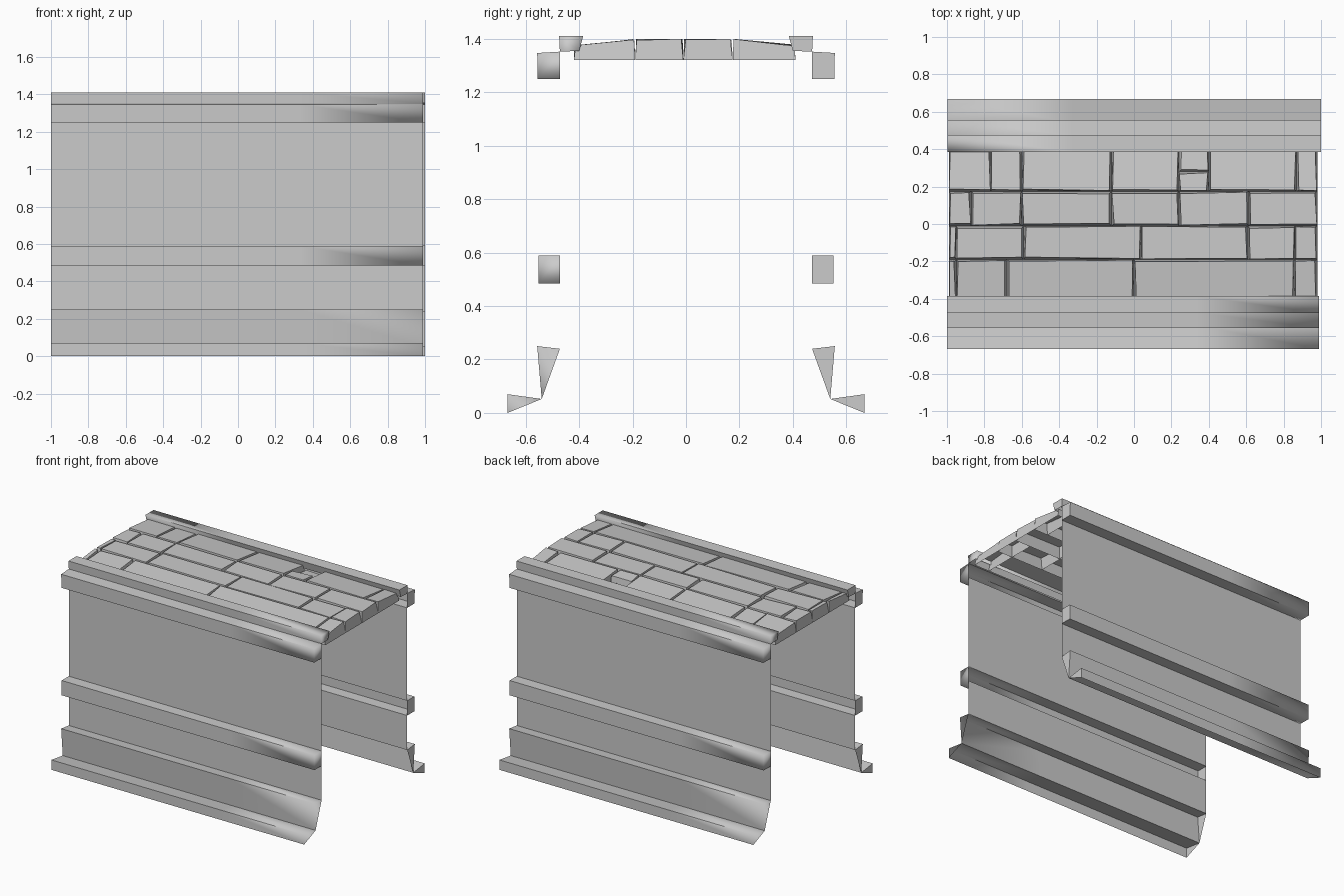
import bpy, bmesh, random

if "Cube" in bpy.data.objects:
    bpy.data.objects.remove(bpy.data.objects["Cube"])

random.seed(4)
stone_grey = bpy.data.materials.new("stone grey")
stone_grey.diffuse_color = (0.6, 0.6, 0.6, 1)
stone_grey.use_nodes = True
stone_grey.node_tree.nodes["Principled BSDF"].inputs["Base Color"].default_value = stone_grey.diffuse_color


def finish(bm, name):
    mesh = bpy.data.meshes.new(name)
    bm.to_mesh(mesh)
    bm.free()
    mesh.materials.append(stone_grey)
    obj = bpy.data.objects.new(name, mesh)
    bpy.context.collection.objects.link(obj)
    return obj


# Side wall outline (distance from centre, height): rail, two ledges, skirt, foot
PROFILE = [(.40, 1.355), (.385, 1.41), (.475, 1.41), (.472, 1.352),
           (.557, 1.347), (.555, 1.25), (.472, 1.25),
           (.472, .59), (.552, .59), (.552, .485), (.472, .485),
           (.472, .24), (.557, .25), (.54, .052), (.668, .07), (.668, 0)]
# Runs of outline points that are closed off at the wall ends
CAPS = [(0, 1, 2, 3), (3, 4, 5, 6), (7, 8, 9, 10), (11, 12, 13), (13, 14, 15)]


def side_wall(name, s, xs):
    """One open shell; s = 1 is the front wall, s = -1 is it turned half round."""
    bm = bmesh.new()
    rings = [[bm.verts.new((x * s, -y * s, z)) for y, z in PROFILE] for x in xs]
    for a, b in zip(rings, rings[1:]):
        for i in range(len(PROFILE) - 1):
            bm.faces.new((a[i], a[i + 1], b[i + 1], b[i]))
    for cap in CAPS:
        bm.faces.new([rings[-1][i] for i in cap])
        bm.faces.new([rings[0][i] for i in reversed(cap)])
    # Crisp long edges and start end, soft edges round the far end
    for f in bm.faces:
        f.smooth = True
    start = set(rings[0])
    for e in bm.edges:
        a, b = e.verts
        e.smooth = abs(a.co.x - b.co.x) < 1e-5 and a not in start
    return finish(bm, name)


side_wall("front_wall", 1, (-1, -.33, .33, .988))
side_wall("back_wall", -1, (-1, -.33, .33, .997))


# Walkway paving: hollow tapered slabs, (y range, joint positions along x)
def top_height(y):
    return 1.40 - max(0, abs(y) - .19) * .1


def slab(bm, x0, x1, y0, y1, drop=0):
    def corner(x, y, dx, dy):
        jx, jy = random.uniform(.002, .014), random.uniform(.002, .014)
        tx, ty = x + dx * jx, y + dy * jy
        tz = top_height(ty) - drop - random.uniform(0, .006)
        return bm.verts.new((x, y, 1.32)), bm.verts.new((tx, ty, tz))
    c = [corner(x0, y0, 1, 1), corner(x1, y0, -1, 1),
         corner(x1, y1, -1, -1), corner(x0, y1, 1, -1)]
    bm.faces.new([t for _, t in c])
    for i in range(4):
        (b0, t0), (b1, t1) = c[i], c[(i + 1) % 4]
        bm.faces.new((b0, b1, t1, t0))


ROWS = [((-.42, -.19), (-.99, -.95, -.68, 0, .86, .98)),
        ((-.19, -.01), (-.99, -.95, -.59, .04, .61, .86, .98)),
        ((-.01, .175), (-.99, -.87, -.6, -.12, .24, .615, .98)),
        ((.175, .41), (-.99, -.765, -.6, -.12, .24)),
        ((.175, .41), (.40, .87, .98)),
        ((.175, .28), (.24, .40))]
bm = bmesh.new()
for (y0, y1), xs in ROWS:
    for x0, x1 in zip(xs, xs[1:]):
        slab(bm, x0, x1, y0, y1)
slab(bm, .24, .40, .28, .41, .03)      # one sunken slab
finish(bm, "walkway_paving")
